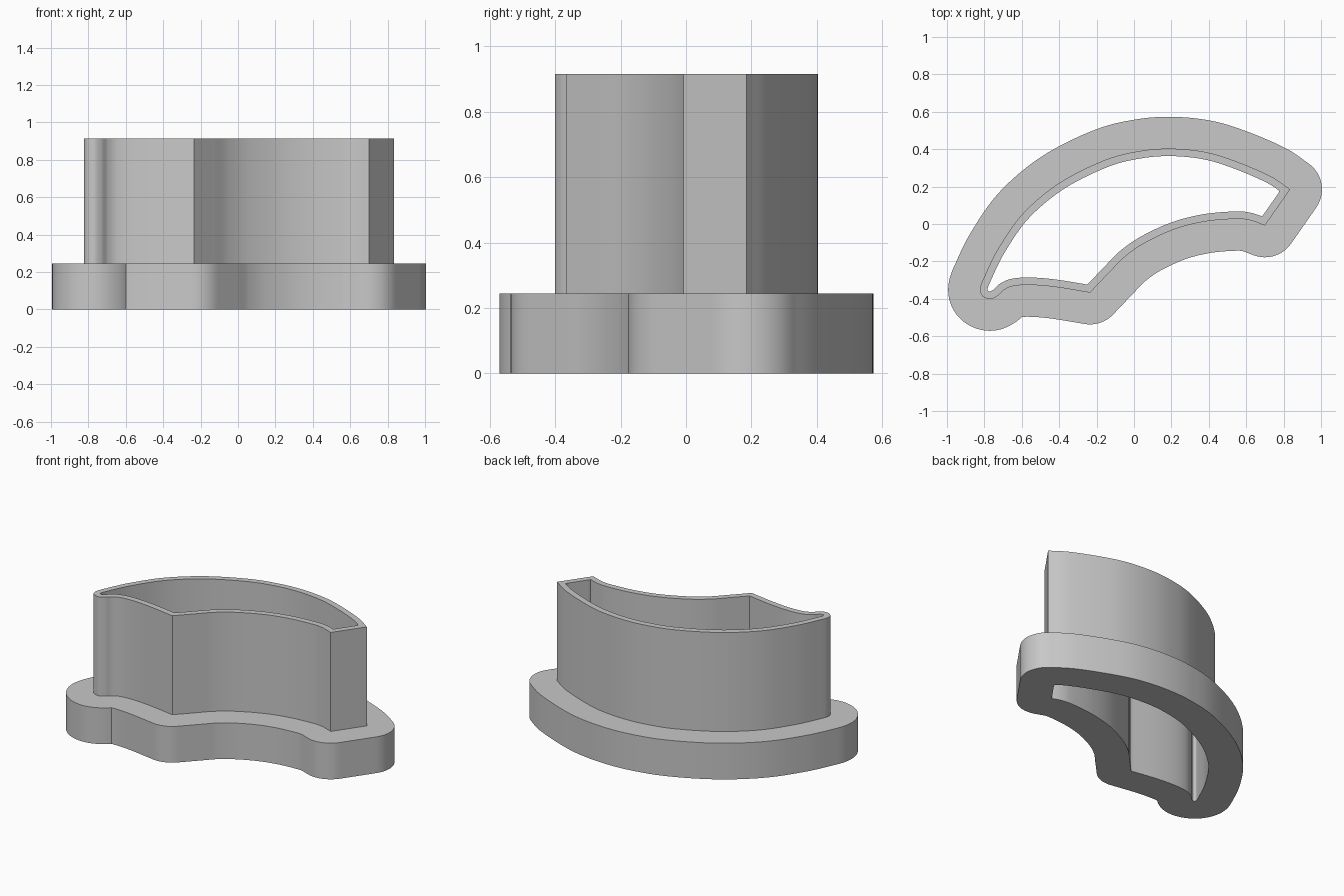
import bpy, bmesh, math
from mathutils import Vector

cube = bpy.data.objects.get("Cube")
if cube:
    bpy.data.objects.remove(cube, do_unlink=True)

grey = bpy.data.materials.new("plain grey")
grey.use_nodes = True
colour = (0.58, 0.58, 0.58, 1)
grey.diffuse_color = colour
grey.node_tree.nodes["Principled BSDF"].inputs["Base Color"].default_value = colour

FLANGE_TOP, WALL_TOP = 0.245, 0.915
WALL_THICKNESS, FLANGE_WIDTH = 0.04, 0.17

# Outer outline of the wall, counterclockwise, split at its sharp corners
back_and_left = [(0.835, 0.185), (0.727, 0.257), (0.54, 0.337), (0.38, 0.385),
                 (0.2, 0.403), (0.03, 0.39), (-0.155, 0.342), (-0.395, 0.222),
                 (-0.59, 0.06), (-0.722, -0.125), (-0.797, -0.275), (-0.823, -0.345),
                 (-0.81, -0.385), (-0.77, -0.401), (-0.73, -0.385), (-0.695, -0.353),
                 (-0.645, -0.332), (-0.555, -0.326), (-0.42, -0.337), (-0.235, -0.367)]
front_sweep = [back_and_left[-1], (-0.13, -0.257), (-0.05, -0.176), (0.06, -0.1),
               (0.22, -0.027), (0.38, 0.013), (0.54, 0.027), (0.62, 0.02), (0.7, -0.008)]
right_end = [front_sweep[-1], back_and_left[0]]


def smooth_path(points, steps=14):
    """Sample a smooth curve through the points, without the last one."""
    p = [Vector(q) for q in points]
    p = [2 * p[0] - p[1]] + p + [2 * p[-1] - p[-2]]
    out = []
    for a, b, c, d in zip(p, p[1:], p[2:], p[3:]):
        for i in range(steps):
            t = i / steps
            out.append(0.5 * (2 * b + (c - a) * t + (2 * a - 5 * b + 4 * c - d) * t ** 2
                              + (3 * b - a - 3 * c + d) * t ** 3))
    return out


def offset(loop, dist):
    """Offset a closed loop, rounding outer corners and trimming overlaps."""
    out = []
    for i, p in enumerate(loop):
        e1 = (p - loop[i - 1]).normalized()
        e2 = (loop[(i + 1) % len(loop)] - p).normalized()
        turn = math.atan2(e1.x * e2.y - e1.y * e2.x, e1.dot(e2))
        start = math.atan2(-e1.x, e1.y)
        # Fan around sharp corners, otherwise use the mean normal
        steps = int(abs(turn) / 0.1)
        for k in range(steps + 1):
            ang = start + turn * (k / steps if steps else 0.5)
            q = p + dist * Vector((math.cos(ang), math.sin(ang)))
            if min((q - r).length_squared for r in loop) > (abs(dist) - 0.001) ** 2:
                out.append(q)
    # Merge points that nearly coincide
    clean = []
    for q in out:
        if not clean or (q - clean[-1]).length > 0.002:
            clean.append(q)
    if (clean[0] - clean[-1]).length < 0.002:
        clean.pop()
    return clean


def ring(name, outer, inner, z0, z1):
    """Extrude the area between two loops."""
    bm = bmesh.new()
    edges = []
    for loop in (outer, inner):
        verts = [bm.verts.new((p.x, p.y, z0)) for p in loop]
        edges += [bm.edges.new((verts[i - 1], verts[i])) for i in range(len(verts))]
    bmesh.ops.triangle_fill(bm, edges=edges, use_beauty=True)
    result = bmesh.ops.extrude_face_region(bm, geom=bm.faces[:], use_keep_orig=True)
    top = [v for v in result["geom"] if isinstance(v, bmesh.types.BMVert)]
    bmesh.ops.translate(bm, verts=top, vec=(0, 0, z1 - z0))
    bmesh.ops.recalc_face_normals(bm, faces=bm.faces[:])
    mesh = bpy.data.meshes.new(name)
    bm.to_mesh(mesh)
    bm.free()
    mesh.materials.append(grey)
    obj = bpy.data.objects.new(name, mesh)
    bpy.context.collection.objects.link(obj)
    bpy.ops.object.select_all(action="DESELECT")
    obj.select_set(True)
    bpy.context.view_layer.objects.active = obj
    bpy.ops.object.shade_smooth_by_angle(angle=math.radians(30))


wall_outer = [p for part in (back_and_left, front_sweep, right_end) for p in smooth_path(part)]
wall_inner = offset(wall_outer, -WALL_THICKNESS)
flange_outer = offset(wall_outer, FLANGE_WIDTH)

# Wide base rim and the thin upright wall on it
ring("base_flange", flange_outer, wall_inner, 0, FLANGE_TOP)
ring("upright_wall", wall_outer, wall_inner, FLANGE_TOP, WALL_TOP)
